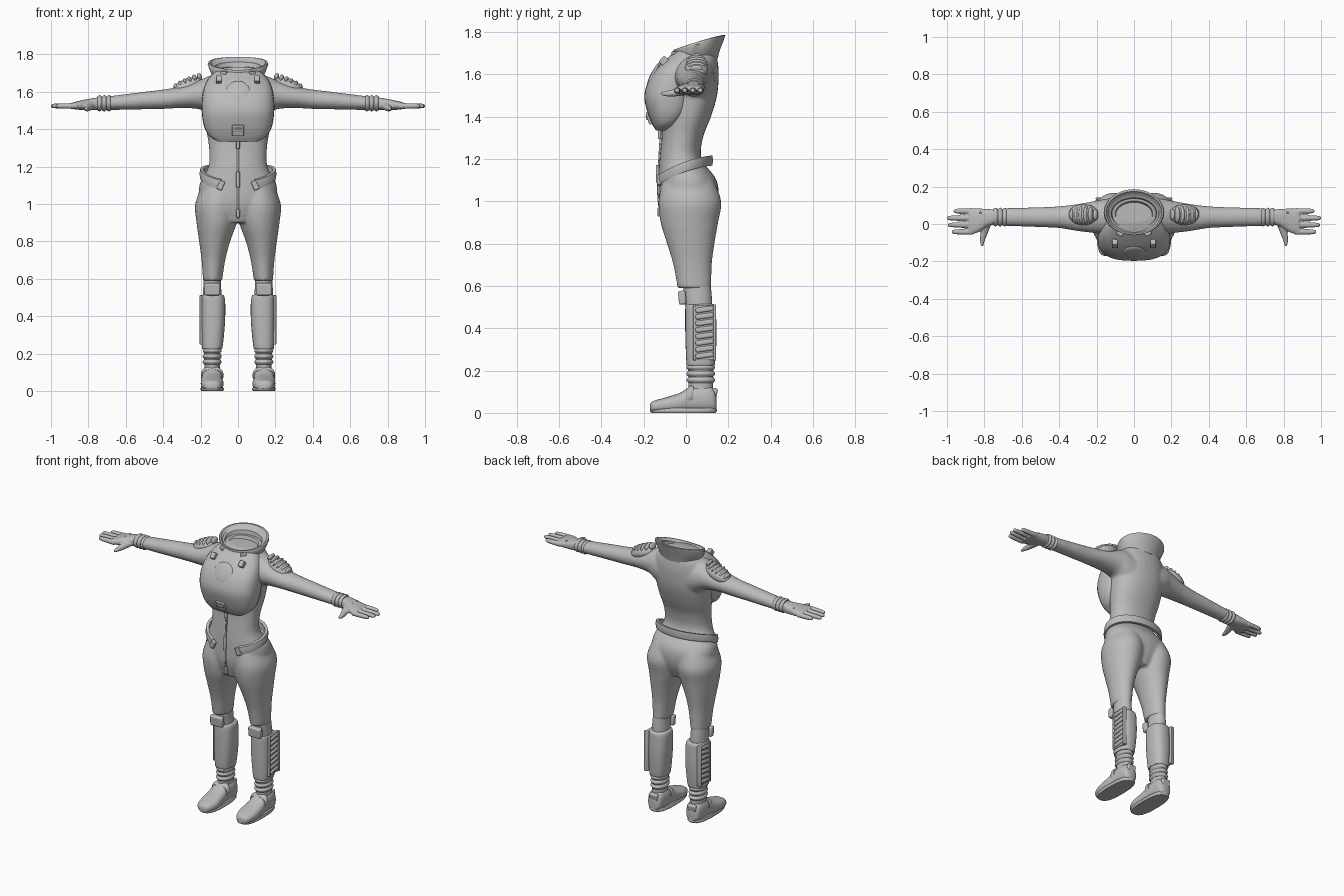
import bpy, bmesh, math
from mathutils import Matrix, Vector

old = bpy.data.objects.get("Cube")
if old:
    bpy.data.objects.remove(old)

grey = bpy.data.materials.new("suit grey")
grey.use_nodes = True
grey.diffuse_color = (.5, .5, .5, 1)
grey.node_tree.nodes["Principled BSDF"].inputs["Base Color"].default_value = grey.diffuse_color


def finish(name, bm, mirror=False, bevel=0, voxel=0, angle=40):
    """Turn a bmesh into a shaded object with the usual modifiers."""
    bmesh.ops.recalc_face_normals(bm, faces=bm.faces)
    mesh = bpy.data.meshes.new(name)
    bm.to_mesh(mesh)
    bm.free()
    mesh.shade_smooth()
    mesh.set_sharp_from_angle(angle=math.radians(angle))
    mesh.materials.append(grey)
    obj = bpy.data.objects.new(name, mesh)
    bpy.context.collection.objects.link(obj)
    if bevel:
        mod = obj.modifiers.new("bevel", "BEVEL")
        mod.width, mod.segments = bevel, 2
    if mirror:
        obj.modifiers.new("mirror", "MIRROR")
    if voxel:
        mod = obj.modifiers.new("merge", "REMESH")
        mod.mode, mod.voxel_size, mod.use_smooth_shade = "VOXEL", voxel, True
        mod = obj.modifiers.new("soften", "SMOOTH")
        mod.factor, mod.iterations = .5, 8
    return obj


def smooth_rows(rows, steps):
    """Catmull-Rom interpolation between the given sections."""
    rows = [Vector(r) for r in rows]
    out = []
    for i in range(len(rows) - 1):
        b, c = rows[i], rows[i + 1]
        a = rows[i - 1] if i else b
        d = rows[i + 2] if i + 2 < len(rows) else c
        for s in range(steps):
            t = s / steps
            out.append(b + (c - a) * (t / 2) + (a * 2 - b * 5 + c * 4 - d) * (t * t / 2)
                       + (b * 3 - a - c * 3 + d) * (t ** 3 / 2))
    return out + [rows[-1]]


def skin(bm, rings, close=True):
    """Bridge closed loops of points into a surface."""
    loops = [[bm.verts.new(p) for p in ring] for ring in rings]
    count = len(loops[0])
    for lo, hi in zip(loops, loops[1:]):
        for i in range(count):
            j = (i + 1) % count
            bm.faces.new((lo[i], lo[j], hi[j], hi[i]))
    if close:
        bm.faces.new(loops[0])
        bm.faces.new(loops[-1])


def loft(bm, axis, rows, power=2, steps=5, side=1, count=32):
    """Rounded sections along an axis: position, then low/high of the other two axes."""
    rings = []
    for pos, a0, a1, b0, b1 in smooth_rows(rows, steps):
        ring = []
        for i in range(count):
            ang = math.tau * i / count
            c, s = math.cos(ang), math.sin(ang)
            a = (a0 + a1) / 2 + (a1 - a0) / 2 * math.copysign(abs(c) ** (2 / power), c)
            b = (b0 + b1) / 2 + (b1 - b0) / 2 * math.copysign(abs(s) ** (2 / power), s)
            p = [a, b]
            p.insert("xyz".index(axis), pos)
            p[0] *= side
            ring.append(p)
        rings.append(ring)
    skin(bm, rings)


def part(name, axis, rows, power=2, steps=5, mirror=True):
    bm = bmesh.new()
    loft(bm, axis, rows, power, steps)
    return finish(name, bm, mirror)


def box(name, at, size, turn=0, axis="X", mirror=False, bevel=.004):
    bm = bmesh.new()
    mat = Matrix.Translation(at) @ Matrix.Rotation(math.radians(turn), 4, axis)
    bmesh.ops.create_cube(bm, size=1, matrix=mat @ Matrix.Diagonal((*size, 1)))
    return finish(name, bm, mirror, bevel)


def dome(name, at, size, turn=0, axis="X", mirror=False):
    bm = bmesh.new()
    mat = Matrix.Translation(at) @ Matrix.Rotation(math.radians(turn), 4, axis)
    bmesh.ops.create_uvsphere(bm, u_segments=24, v_segments=12, radius=1,
                              matrix=mat @ Matrix.Diagonal((*size, 1)))
    return finish(name, bm, mirror)


# Fabric body: torso, thighs and sleeves merged into one skin
body = bmesh.new()
torso = [(.9, .07, -.1, .11), (1, .19, -.128, .15), (1.1, .207, -.13, .145),
         (1.2, .158, -.125, .075), (1.3, .155, -.115, .08), (1.4, .17, -.11, .118),
         (1.5, .178, -.1, .147), (1.6, .18, -.1, .155), (1.66, .17, -.07, .15),
         (1.71, .12, -.03, .14)]
loft(body, "z", [(z, -w, w, f, b) for z, w, f, b in torso], 2.2)
thigh = [(.59, .085, .187, -.04, .12), (.7, .068, .195, -.06, .122), (.8, .042, .208, -.09, .135),
         (.9, .006, .222, -.12, .152), (1, -.01, .229, -.13, .167), (1.1, .01, .19, -.11, .13)]
sleeve = [(.08, -.07, .14, 1.43, 1.69), (.15, -.06, .135, 1.47, 1.685), (.2, -.05, .125, 1.505, 1.665),
          (.3, -.038, .107, 1.513, 1.63), (.4, -.022, .095, 1.508, 1.612),
          (.5, -.017, .09, 1.506, 1.6), (.7, -.01, .085, 1.502, 1.575)]
for side in (1, -1):
    loft(body, "z", thigh, side=side)
    loft(body, "x", sleeve, side=side)
finish("fabric_body", body, voxel=.008)

# Gloves
gloves = bmesh.new()
palm = [(.73, 0, .075, 1.505, 1.572), (.78, -.012, .08, 1.502, 1.565),
        (.84, -.047, .083, 1.503, 1.553), (.885, -.055, .083, 1.508, 1.543)]
thumb = [(.02, .755, .82, 1.505, 1.55), (-.05, .782, .822, 1.496, 1.532),
         (-.09, .798, .824, 1.496, 1.522), (-.118, .805, .818, 1.502, 1.515)]
for side in (1, -1):
    loft(gloves, "x", palm, 2.6, side=side)
    loft(gloves, "y", thumb, side=side)
    for y, tip in ((.069, .965), (.032, 1), (-.005, .995), (-.042, .975)):
        loft(gloves, "x", [(x, y - r, y + r, 1.524 - r, 1.524 + r) for x, r in
                           ((.86, .016), (.92, .015), (tip - .012, .012), (tip, .006))],
             side=side, count=16)
finish("gloves", gloves, voxel=.004)

# Wrist cuffs
for x in (.69, .715, .74):
    part("wrist_band", "x", [(x - .012, -.006, .08, 1.502, 1.575), (x, -.013, .087, 1.495, 1.582),
                             (x + .012, -.006, .08, 1.502, 1.575)])
for y in (.01, .06):
    dome("glove_stud", (.82, y, 1.552), (.006, .006, .006), mirror=True)

# Chest shell
shell = [(1.335, .11, -.142, -.09), (1.365, .155, -.16, -.03), (1.42, .183, -.182, .02),
         (1.5, .194, -.197, .04), (1.58, .19, -.173, .05), (1.64, .175, -.127, .06),
         (1.68, .15, -.085, .07), (1.71, .12, -.05, .07)]
part("chest_shell", "z", [(z, -w, w, f, b) for z, w, f, b in shell], 2.6, mirror=False)
dome("chest_disc", (0, -.152, 1.6), (.065, .014, .065), -28)
box("chest_buckle", (0, -.168, 1.395), (.062, .03, .06), 18)
box("buckle_slot", (0, -.184, 1.395), (.045, .01, .022), 18)
box("chest_clip", (.102, -.1, 1.66), (.03, .045, .04), -40, mirror=True)

# Flared neck ring: outer wall, rim, stepped inner wall and floor
collar = bmesh.new()
profile = [(.13, .1, .05, 1.675, 0), (.145, .108, .05, 1.7, .012), (.162, .12, .062, 1.745, .032),
           (.158, .122, .064, 1.757, .035), (.148, .112, .062, 1.757, .035),
           (.135, .098, .058, 1.738, .03), (.122, .085, .056, 1.735, .028),
           (.118, .08, .056, 1.715, .022), (.1, .068, .055, 1.715, .02),
           (.09, .06, .055, 1.7, .01)]
rings = []
for rx, ry, cy, z, tilt in profile:
    angles = [math.tau * i / 48 for i in range(48)]
    rings.append([(rx * math.cos(a), cy + ry * math.sin(a),
                   z + tilt * (math.sin(a) - .15 * math.sin(a) ** 2)) for a in angles])
skin(collar, rings)
finish("neck_ring", collar)
box("collar_latch", (.075, -.05, 1.7), (.035, .025, .02), 28, "Z", mirror=True)

# Ribbed shoulder pads
dome("shoulder_pad", (.27, .05, 1.628), (.088, .056, .042), 22, "Y", mirror=True)
for i in range(6):
    k = i - 2.5
    dome("shoulder_rib", (.268 + .025 * k, .05, 1.653 - .011 * k),
         (.013, .05 - .003 * k * k, .026 - .001 * k * k), 22, "Y", mirror=True)

# Open hip belt, rising towards the back
belt = bmesh.new()
rings = []
for i in range(65):
    a = math.radians(-62 + 304 * i / 64)
    ring = []
    for grow, lift in ((-.012, -.022), (.006, -.024), (.01, 0), (.006, .024), (-.012, .022)):
        y = -.01 + (.128 + grow) * math.sin(a)
        ring.append(((.196 + grow) * math.cos(a), y, 1.165 + .35 * y - y * y + lift))
    rings.append(ring)
skin(belt, rings)
finish("hip_belt", belt)
box("belt_end", (.092, -.122, 1.1), (.03, .03, .05), -25, "Y", mirror=True)

# Front zip
line = ((.92, -.117), (1, -.134), (1.1, -.136), (1.2, -.131), (1.35, -.122))
part("zip", "z", [(z, -.006, .006, y, y + .03) for z, y in line], 4, mirror=False)
for z, y, tall in ((.95, -.127, .045), (1.13, -.135, .085), (1.33, -.125, .07)):
    box("zip_tab", (0, y, z), (.02, .014, tall))

# Lower legs: knee sleeve, shin guard and ankle
part("knee_sleeve", "z", [(.48, .085, .19, 0, .125), (.55, .09, .186, -.01, .122),
                          (.62, .092, .182, -.015, .115)])
box("knee_plate", (.138, -.018, .545), (.085, .035, .065), 5, mirror=True, bevel=.008)
part("shin_guard", "z", [(.228, .09, .187, .008, .13), (.236, .082, .193, .002, .137),
                         (.36, .07, .197, -.003, .145), (.46, .068, .197, -.004, .142),
                         (.505, .073, .195, -.002, .138), (.515, .085, .185, .008, .125)], 2.5)
part("ankle", "z", [(.06, .095, .182, .015, .13), (.15, .096, .18, .012, .128),
                    (.25, .09, .185, .008, .13)])
for z in (.155, .185, .215):
    part("ankle_band", "z", [(z - .014, .095, .181, .012, .129), (z, .087, .189, .002, .138),
                             (z + .014, .095, .181, .012, .129)])

# Slatted panels on the outer calves
box("calf_panel", (.187, .088, .38), (.022, .105, .262), mirror=True)
for y in (.04, .136):
    box("panel_rail", (.195, y, .38), (.02, .012, .265), mirror=True)
for i in range(8):
    box("panel_slat", (.196, .088, .272 + .031 * i), (.02, .085, .024), 8, mirror=True, bevel=.007)

# Shoes
part("shoe", "y", [(-.17, .12, .16, .012, .04), (-.155, .096, .183, .004, .056),
                   (-.1, .078, .198, .002, .072), (-.03, .082, .198, .002, .094),
                   (.02, .085, .192, .002, .122), (.09, .086, .19, .002, .132),
                   (.13, .094, .182, .004, .115), (.144, .112, .165, .015, .08)], 2.5)
part("shoe_sole", "z", [(0, .08, .196, -.163, .14), (.01, .075, .2, -.17, .146),
                        (.022, .08, .197, -.167, .144)], 2.7)
part("instep_strap", "y", [(.005, .083, .194, .04, .115), (.02, .078, .199, .04, .129),
                           (.035, .083, .194, .04, .132)], 2.5)
box("heel_tab", (.138, .135, .095), (.06, .025, .045), -12, mirror=True, bevel=.008)
